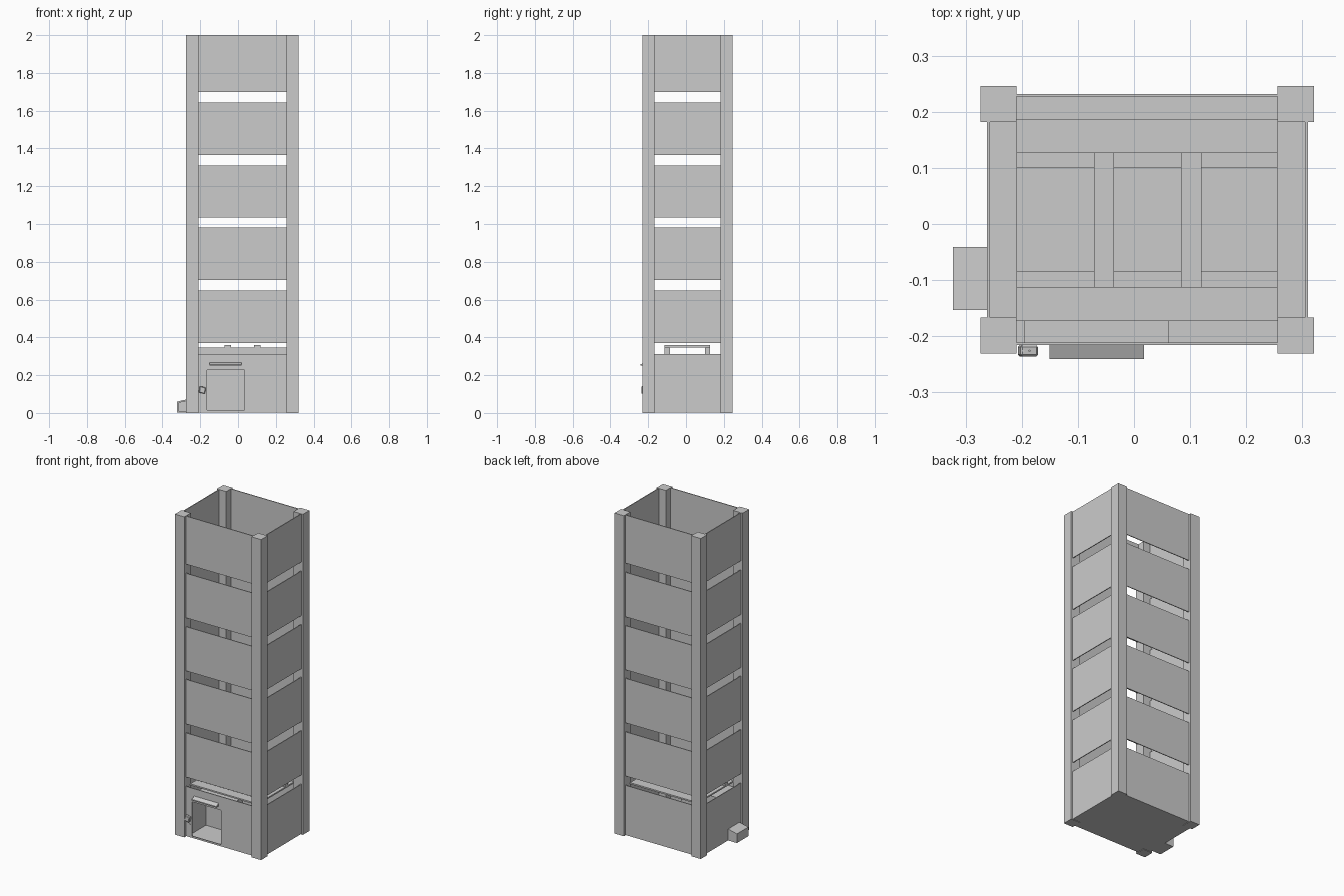
import bpy, bmesh, math

if "Cube" in bpy.data.objects:
    bpy.data.objects.remove(bpy.data.objects["Cube"])


def box(name, x, y, z):
    """Axis-aligned box from (min, max) pairs."""
    bm = bmesh.new()
    bmesh.ops.create_cube(bm, size=1)
    for v in bm.verts:
        v.co = [r[0] if c < 0 else r[1] for c, r in zip(v.co, (x, y, z))]
    return finish(name, bm)


def finish(name, bm):
    bmesh.ops.recalc_face_normals(bm, faces=bm.faces)
    me = bpy.data.meshes.new(name)
    bm.to_mesh(me)
    bm.free()
    ob = bpy.data.objects.new(name, me)
    bpy.context.collection.objects.link(ob)
    return ob


def prism(name, profile, y0, y1):
    """Extrude an (x, z) profile along y."""
    bm = bmesh.new()
    face = bm.faces.new([bm.verts.new((px, y0, pz)) for px, pz in profile])
    ext = bmesh.ops.extrude_face_region(bm, geom=[face])["geom"]
    for v in ext:
        if isinstance(v, bmesh.types.BMVert):
            v.co.y = y1
    return finish(name, bm)


def cut(ob, cutter):
    cutter.hide_render = True
    m = ob.modifiers.new("opening", 'BOOLEAN')
    m.operation, m.object, m.solver = 'DIFFERENCE', cutter, 'EXACT'
    bpy.context.view_layer.objects.active = ob
    bpy.ops.object.modifier_apply(modifier=m.name)
    bpy.data.objects.remove(cutter)


PX = [(-0.274, -0.209), (0.256, 0.321)]
PY = [(-0.231, -0.167), (0.182, 0.246)]

# Corner posts
for i, x in enumerate(PX):
    for j, y in enumerate(PY):
        box(f"corner_post_{i}{j}", x, y, (0, 2))

# Stacked wall panels on all four sides
levels = [(0.003, 0.313), (0.371, 0.647), (0.703, 0.981),
          (1.034, 1.31), (1.365, 1.643), (1.70, 2.0)]
for n, z in enumerate(levels):
    front = box(f"front_panel_{n}", (-0.209, 0.256), (-0.216, -0.211), z)
    box(f"back_panel_{n}", (-0.209, 0.256), (0.227, 0.232), z)
    box(f"left_panel_{n}", (-0.262, -0.257), (-0.167, 0.182), z)
    box(f"right_panel_{n}", (0.305, 0.31), (-0.167, 0.182), z)
    if n == 0:
        # Hatch opening in the lowest front panel
        cut(front, box("opening_cutter", (-0.165, 0.034), (-0.3, -0.1), (0.014, 0.228)))

# Floor and deck
box("floor", (-0.262, 0.31), (-0.216, 0.232), (0.003, 0.01))
box("deck", (-0.209, 0.256), (-0.173, 0.186), (0.303, 0.312))

# Chamber behind the hatch
box("chamber_left", (-0.195, -0.19), (-0.211, -0.04), (0.01, 0.245))
box("chamber_right", (0.057, 0.062), (-0.211, -0.04), (0.01, 0.245))
box("chamber_back", (-0.19, 0.057), (-0.045, -0.04), (0.01, 0.245))
box("chamber_roof", (-0.195, 0.062), (-0.211, -0.04), (0.245, 0.25))
box("chamber_pin", (-0.077, -0.073), (-0.052, -0.045), (0.07, 0.096))

# Rails and slats resting on the deck
for i, y in enumerate([(-0.113, -0.085), (0.1, 0.127)]):
    box(f"deck_rail_{i}", (-0.209, 0.256), y, (0.312, 0.345))
for i, x in enumerate([(-0.071, -0.036), (0.084, 0.12)]):
    box(f"deck_slat_{i}", x, (-0.113, 0.127), (0.345, 0.36))

# Sloping ledge above the hatch
ledge = box("hatch_ledge", (-0.151, 0.018), (-0.241, -0.216), (0.25, 0.268))
for v in ledge.data.vertices:
    if v.co.y < -0.23:
        v.co.z = 0.25 if v.co.z < 0.26 else 0.257

# Small latch housing with two pins
latch = prism("latch_housing", [(-0.207, 0.108), (-0.175, 0.101), (-0.171, 0.134),
                                (-0.202, 0.142)], -0.236, -0.216)
bev = latch.modifiers.new("soft_edges", 'BEVEL')
bev.width, bev.segments = 0.003, 1
for i, x in enumerate((-0.197, -0.186)):
    bpy.ops.mesh.primitive_cylinder_add(vertices=12, radius=0.002, depth=0.006,
                                        location=(x, -0.226, 0.139))
    bpy.context.object.name = f"latch_pin_{i}"
bpy.ops.mesh.primitive_cylinder_add(vertices=12, radius=0.003, depth=0.003,
                                    location=(-0.181, -0.217, 0.085),
                                    rotation=(math.pi / 2, 0, 0))
bpy.context.object.name = "button"

# Hollow side outlet, open at the front
outer = [(-0.262, 0.003), (-0.323, 0.003), (-0.323, 0.06), (-0.262, 0.074)]
outlet = prism("side_outlet", outer, -0.153, -0.041)
inner = [(-0.267, 0.011), (-0.315, 0.011), (-0.315, 0.053), (-0.267, 0.064)]
cut(outlet, prism("outlet_cutter", inner, -0.2, -0.049))
